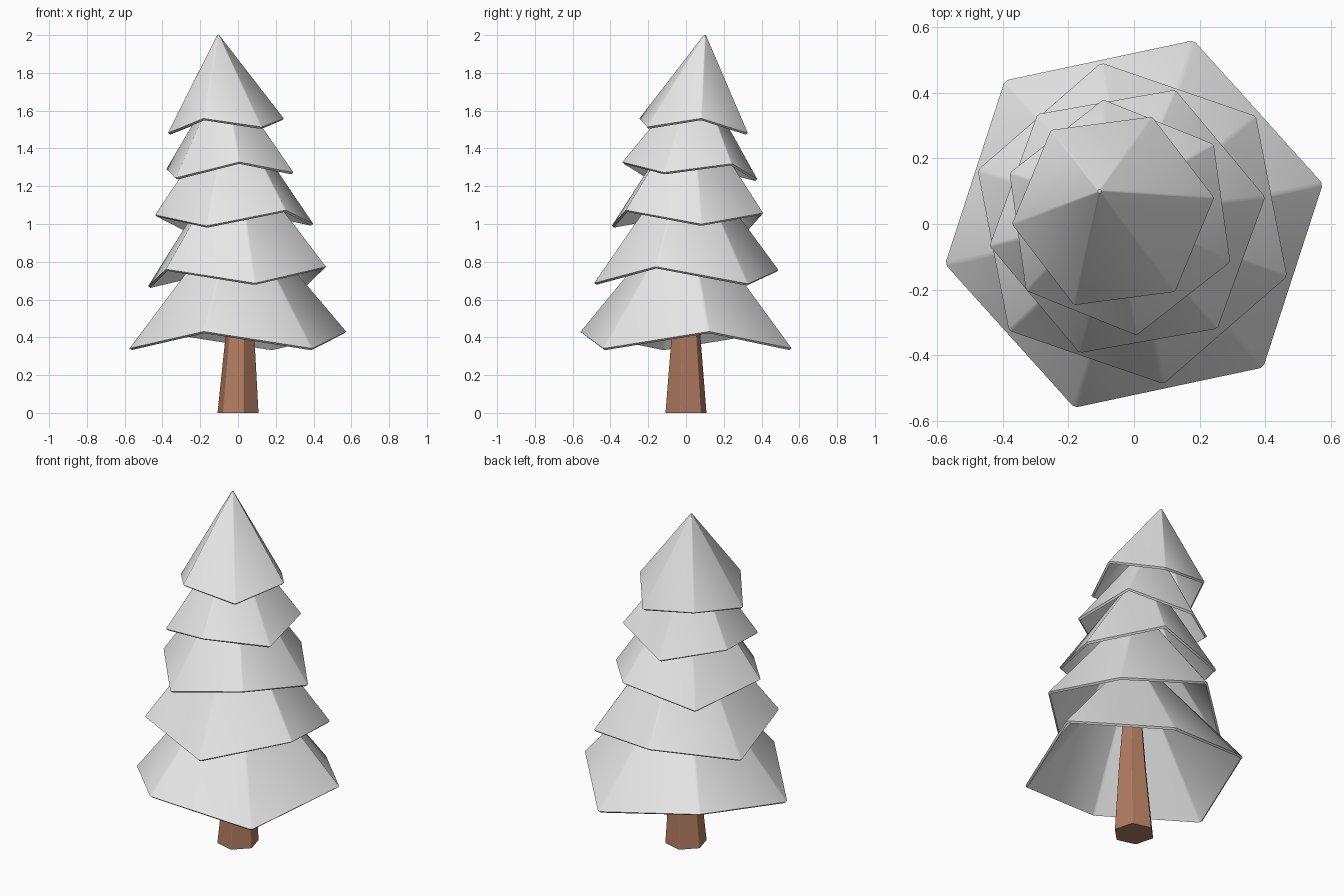
import bpy
import bmesh
from math import cos, sin, radians
from mathutils import Vector

old = bpy.data.objects.get("Cube")
if old:
    bpy.data.objects.remove(old, do_unlink=True)


def make_material(name, colour):
    mat = bpy.data.materials.new(name)
    mat.use_nodes = True
    mat.diffuse_color = colour
    mat.node_tree.nodes["Principled BSDF"].inputs["Base Color"].default_value = colour
    return mat


pale_grey = make_material("pale grey foliage", (0.8, 0.8, 0.8, 1))
brown = make_material("brown bark", (0.44, 0.2, 0.12, 1))


def hexagon(centre, radius, turn, zigzag=0, tilt=(0, 0)):
    """Six corners, alternately raised and lowered on a tilted plane."""
    corners = []
    for i in range(6):
        a = radians(turn + 60 * i)
        x, y = radius * cos(a), radius * sin(a)
        z = zigzag * (-1) ** i + x * tilt[0] + y * tilt[1]
        corners.append(Vector(centre) + Vector((x, y, z)))
    return corners


def chamfer(ring, amount):
    """Split every corner in two for a softened ridge."""
    points = []
    for i, p in enumerate(ring):
        points.append(p.lerp(ring[i - 1], amount))
        points.append(p.lerp(ring[(i + 1) % 6], amount))
    return points


def loft(name, rings, mat, smooth_angle):
    """Skin a closed solid through rings of points and cap both ends."""
    bm = bmesh.new()
    loops = [[bm.verts.new(p) for p in ring] for ring in rings]
    for low, high in zip(loops, loops[1:]):
        n = len(low)
        for i in range(n):
            j = (i + 1) % n
            bm.faces.new((low[i], low[j], high[j], high[i]))
    bm.faces.new(loops[0][::-1])
    bm.faces.new(loops[-1])
    mesh = bpy.data.meshes.new(name)
    bm.to_mesh(mesh)
    bm.free()
    mesh.materials.append(mat)
    obj = bpy.data.objects.new(name, mesh)
    bpy.context.collection.objects.link(obj)
    bpy.ops.object.select_all(action="DESELECT")
    obj.select_set(True)
    bpy.context.view_layer.objects.active = obj
    bpy.ops.object.shade_smooth_by_angle(angle=radians(smooth_angle))


# Trunk: tapering six-sided post with faceted sides
trunk_rings = [chamfer(hexagon(c, r, 45), 0.025) for c, r in
               (((0, 0, 0), 0.113), ((0.01, 0, 0.4), 0.08), ((0.01, 0, 0.9), 0.04))]
loft("trunk", trunk_rings, brown, 20)

# Foliage: rim centre, rim radius, turn, zigzag, tilt, tip
tiers = [
    ((0, 0, 0.386), 0.589, 12, 0.045, (0, 0), (0, 0, 1.1)),
    ((-0.005, 0.002, 0.722), 0.499, -19, 0.042, (0.018, -0.01), (-0.015, 0.01, 1.4)),
    ((-0.02, 0.008, 1.024), 0.427, 70, 0.036, (0.03, -0.015), (-0.04, 0.03, 1.64)),
    ((-0.043, 0.02, 1.282), 0.363, 38, 0.031, (0.05, -0.035), (-0.075, 0.06, 1.8)),
    ((-0.064, 0.04, 1.52), 0.311, 7.5, 0.028, (0.043, -0.055), (-0.105, 0.1, 2.0)),
]
# Each tier is a hollow cone: inner tip, inner rim, outer rim, outer tip
rim_inset = 0.011
rim_drop = Vector((0, 0, -0.009))
shell_height = Vector((0, 0, -0.03))
for number, (centre, radius, turn, zigzag, tilt, tip) in enumerate(tiers, 1):
    outer_rim = hexagon(centre, radius, turn, zigzag, tilt)
    inner_rim = hexagon(Vector(centre) + rim_drop, radius - rim_inset, turn, zigzag, tilt)
    outer_tip = hexagon(tip, 0.006, turn)
    inner_tip = hexagon(Vector(tip) + shell_height, 0.004, turn)
    rings = [chamfer(inner_tip, 0.2), chamfer(inner_rim, 0.015),
             chamfer(outer_rim, 0.015), chamfer(outer_tip, 0.2)]
    loft(f"foliage_tier_{number}", rings, pale_grey, 32)
